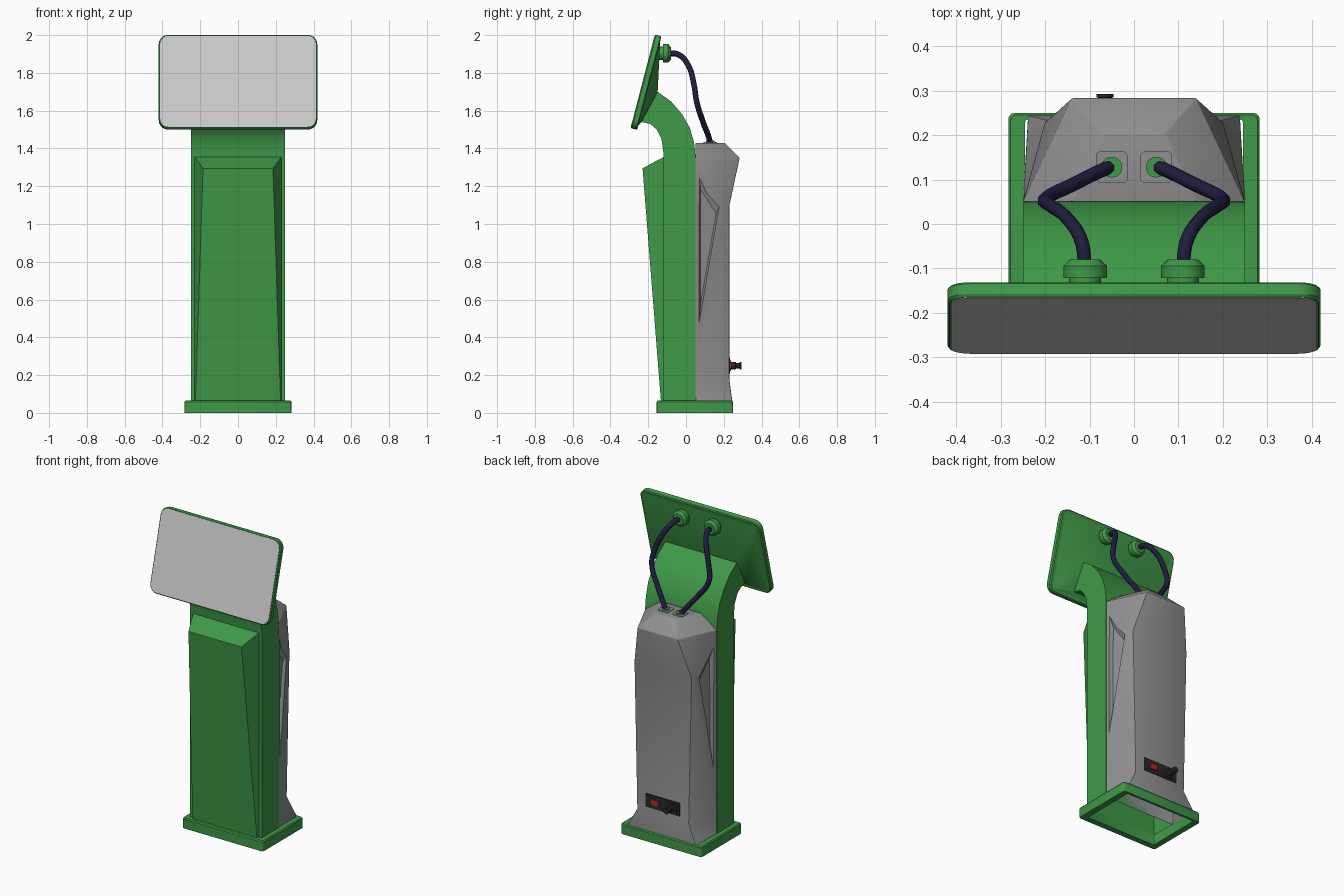
import bpy, bmesh, math
from mathutils import Vector

if "Cube" in bpy.data.objects:
    bpy.data.objects.remove(bpy.data.objects["Cube"])


def material(name, rgb):
    m = bpy.data.materials.new(name)
    m.diffuse_color = (*rgb, 1)
    m.use_nodes = True
    m.node_tree.nodes["Principled BSDF"].inputs["Base Color"].default_value = m.diffuse_color
    return m


GREEN = material("green_paint", (0.05, 0.32, 0.065))
GREY = material("grey_casing", (0.28, 0.28, 0.28))
NAVY = material("cable_rubber", (0.015, 0.012, 0.05))
BLACK = material("black_plastic", (0.02, 0.02, 0.02))
RED = material("red_switch", (0.5, 0.02, 0.02))


def loft(name, rings, mat=None, cyclic=False):
    """Skin equal-length rings of points; cap the ends unless cyclic."""
    bm = bmesh.new()
    rows = [[bm.verts.new(p) for p in r] for r in rings]
    n = len(rows[0])
    pairs = list(zip(rows, rows[1:]))
    if cyclic:
        pairs.append((rows[-1], rows[0]))
    for a, b in pairs:
        for i in range(n):
            j = (i + 1) % n
            bm.faces.new((a[i], a[j], b[j], b[i]))
    if not cyclic:
        bm.faces.new(rows[0])
        bm.faces.new(rows[-1])
    bmesh.ops.recalc_face_normals(bm, faces=bm.faces)
    me = bpy.data.meshes.new(name)
    bm.to_mesh(me)
    bm.free()
    ob = bpy.data.objects.new(name, me)
    bpy.context.collection.objects.link(ob)
    if mat:
        me.materials.append(mat)
    return ob


def rounded(hw, hh, r, seg=5):
    """Rounded rectangle outline, centred on the origin."""
    pts = []
    for k, (sx, sy) in enumerate(((1, 1), (-1, 1), (-1, -1), (1, -1))):
        for i in range(seg + 1):
            a = math.radians(90 * k + 90 * i / seg)
            pts.append((sx * (hw - r) + r * math.cos(a), sy * (hh - r) + r * math.sin(a)))
    return pts


def lathe_y(name, x, z, profile, mat, n=16):
    """Turned part along y, profile of (y, radius)."""
    ang = [2 * math.pi * i / n for i in range(n)]
    return loft(name, [[(x + r * math.cos(a), y, z + r * math.sin(a)) for a in ang]
                       for y, r in profile], mat)


def apply_modifiers(ob):
    bpy.context.view_layer.objects.active = ob
    for m in list(ob.modifiers):
        bpy.ops.object.modifier_apply(modifier=m.name)


def open_bottom(ob):
    bm = bmesh.new()
    bm.from_mesh(ob.data)
    low = min(v.co.z for v in bm.verts)
    faces = [f for f in bm.faces if f.normal.z < -0.9 and f.calc_center_median().z < low + 0.001]
    bmesh.ops.delete(bm, geom=faces, context='FACES_ONLY')
    bm.to_mesh(ob.data)
    bm.free()


# base: open frame
def base_ring(hw, y0, y1, z, r):
    return [(x, y + (y0 + y1) / 2, z) for x, y in rounded(hw, (y1 - y0) / 2, r, 3)]

outer, inner = (0.283, -0.155, 0.25), (0.245, -0.117, 0.235)
loft("base", [base_ring(*outer, 0, 0.014), base_ring(*outer, 0.058, 0.014),
              base_ring(0.278, -0.15, 0.245, 0.065, 0.012),
              base_ring(*inner, 0.065, 0.006), base_ring(*inner, 0, 0.006)], GREEN, cyclic=True)

# column bending forward to the screen
profile = [(0.05, 0.06), (0.05, 1.36), (0.043, 1.43), (0.02, 1.51), (-0.02, 1.58), (-0.08, 1.65),
           (-0.15, 1.70), (-0.235, 1.54), (-0.19, 1.53), (-0.155, 1.50), (-0.13, 1.45),
           (-0.12, 1.38), (-0.12, 0.06)]
open_bottom(loft("column", [[(x, y, z) for y, z in profile] for x in (-0.25, 0.25)], GREEN))

# front wedge panel
loft("front_panel", [
    [(-0.23, -0.118, 0.065), (0.23, -0.118, 0.065), (0.23, -0.118, 1.355), (-0.23, -0.118, 1.355)],
    [(-0.225, -0.133, 0.065), (0.225, -0.133, 0.065), (0.185, -0.23, 1.295), (-0.185, -0.23, 1.295)]],
    GREEN)

# screen slab, tilted back
CENTRE = Vector((0, -0.228, 1.755))
UP = Vector((0, 0.252, 0.968))
NORMAL = Vector((0, -0.968, 0.252))


def on_screen(x, v, depth):
    return CENTRE + Vector((x, 0, 0)) + UP * v + NORMAL * depth


def screen_ring(hw, hh, r, depth):
    return [on_screen(x, v, depth) for x, v in rounded(hw, hh, r)]

loft("screen_frame", [screen_ring(0.415, 0.252, 0.047, 0), screen_ring(0.42, 0.256, 0.052, -0.006),
                      screen_ring(0.42, 0.256, 0.052, -0.03), screen_ring(0.414, 0.25, 0.046, -0.035)],
     GREEN)
loft("screen", [screen_ring(0.412, 0.249, 0.045, d) for d in (-0.004, 0.0015)])

# tapered hood joining screen to column
loft("screen_back", [
    [on_screen(x, v, -0.033) for x, v in ((-0.4, -0.235), (0.4, -0.235), (0.4, 0.238), (-0.4, 0.238))],
    [(-0.25, -0.235, 1.54), (0.25, -0.235, 1.54), (0.25, -0.15, 1.70), (-0.25, -0.15, 1.70)]], GREEN)

# rear housing: z, front half width, back half width, back y
levels = [(0.062, 0.25, 0.24, 0.245), (0.175, 0.25, 0.18, 0.23), (1.1, 0.25, 0.2, 0.23),
          (1.35, 0.25, 0.14, 0.284), (1.43, 0.14, 0.07, 0.205)]
housing = loft("rear_housing", [[(-f, 0.05, z), (f, 0.05, z), (b, y, z), (-b, y, z)]
                                for z, f, b, y in levels], GREY)
bev = housing.modifiers.new("soft_edges", 'BEVEL')
bev.width, bev.segments, bev.limit_method = 0.004, 2, 'ANGLE'

# triangular recesses in the housing sides
tri = [Vector(p) for p in ((0.242, 0.07, 1.25), (0.215, 0.175, 1.09), (0.243, 0.07, 0.48))]
mid = sum(tri, Vector()) / 3
for s, side in ((-1, "left"), (1, "right")):
    rings = [[mid + (p - mid) * 0.78 - Vector((0.02, 0, 0)) for p in tri], tri,
             [p + Vector((0.1, 0, 0)) for p in tri]]
    cutter = loft("vent_cutter_" + side, [[(s * p.x, p.y, p.z) for p in r] for r in rings], GREY)
    cutter.hide_render = True
    cut = housing.modifiers.new("vent", 'BOOLEAN')
    cut.operation, cut.object, cut.solver = 'DIFFERENCE', cutter, 'EXACT'
apply_modifiers(housing)
for ob in [o for o in bpy.data.objects if o.name.startswith("vent_cutter")]:
    bpy.data.objects.remove(ob)
open_bottom(housing)

# sockets, connectors and cables
path = [(0.11, -0.10, 1.903), (0.118, -0.04, 1.897), (0.15, 0.012, 1.84), (0.188, 0.042, 1.74),
        (0.2, 0.056, 1.65), (0.135, 0.09, 1.54), (0.07, 0.122, 1.455), (0.05, 0.13, 1.42)]
for s, side in ((-1, "left"), (1, "right")):
    for label, half, r, top, mat in (("plate", 0.036, 0.012, 1.434, GREY),
                                     ("collar", 0.023, 0.02, 1.441, GREEN)):
        loft(f"socket_{label}_{side}", [[(s * 0.05 + x, 0.128 + y, z) for x, y in rounded(half, half, r, 3)]
                                        for z in (1.42, top)], mat)
    lathe_y("connector_" + side, s * 0.11, 1.903,
            [(-0.16, 0.036), (-0.122, 0.036), (-0.122, 0.049), (-0.094, 0.049), (-0.08, 0.034)], GREEN)
    cu = bpy.data.curves.new("cable_" + side, 'CURVE')
    cu.dimensions = '3D'
    cu.bevel_depth, cu.bevel_resolution, cu.resolution_u = 0.0155, 2, 6
    cu.use_fill_caps = True
    sp = cu.splines.new('BEZIER')
    sp.bezier_points.add(len(path) - 1)
    for bp, (x, y, z) in zip(sp.bezier_points, path):
        bp.co = (s * x, y, z)
        bp.handle_left_type = bp.handle_right_type = 'AUTO'
    cu.materials.append(NAVY)
    bpy.context.collection.objects.link(bpy.data.objects.new("cable_" + side, cu))

# power inlet at the back
def back_plate(name, x, z, hw, hh, y1, mat):
    loft(name, [[(x + a, y, z + b) for a, b in rounded(hw, hh, 0.004, 2)] for y in (0.22, y1)], mat)

back_plate("power_plate", 0.0, 0.25, 0.12, 0.042, 0.234, BLACK)
back_plate("power_switch", 0.05, 0.25, 0.026, 0.017, 0.24, RED)
back_plate("power_socket", -0.065, 0.25, 0.035, 0.028, 0.238, BLACK)
lathe_y("power_plug", -0.065, 0.25,
        [(0.23, 0.02), (0.262, 0.02), (0.266, 0.015), (0.284, 0.015), (0.285, 0.019), (0.293, 0.019)],
        BLACK, 12)

# smooth shading with crisp edges
bpy.ops.object.select_all(action='DESELECT')
for ob in bpy.data.objects:
    if ob.type == 'MESH':
        ob.select_set(True)
        bpy.context.view_layer.objects.active = ob
bpy.ops.object.shade_smooth_by_angle(angle=math.radians(25))
